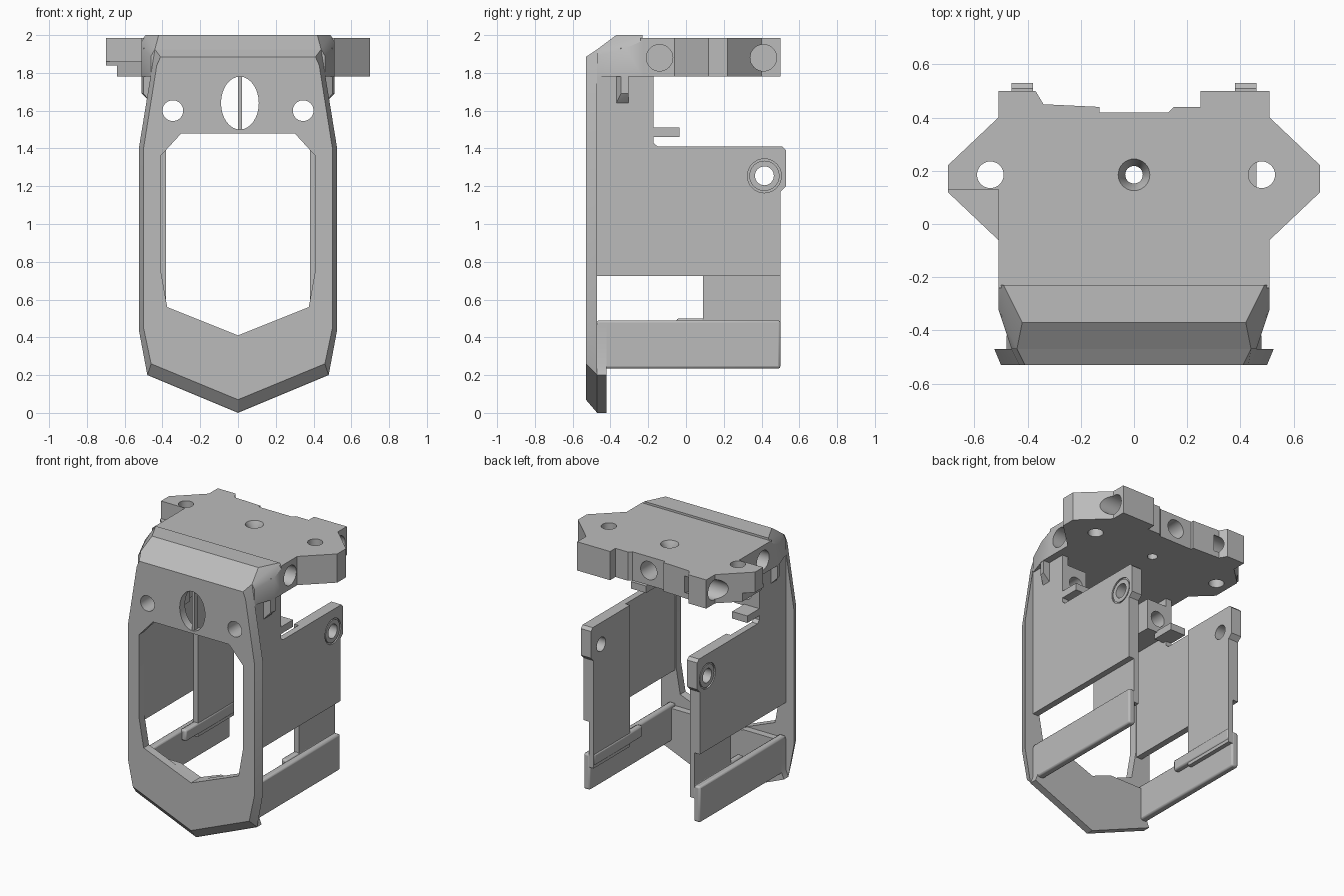
import bpy, bmesh, math
from mathutils import Vector

old = bpy.data.objects.get("Cube")
if old:
    bpy.data.objects.remove(old, do_unlink=True)

grey = bpy.data.materials.new("plain grey")
grey.use_nodes = True
colour = (0.5, 0.5, 0.5, 1)
grey.diffuse_color = colour
grey.node_tree.nodes["Principled BSDF"].inputs["Base Color"].default_value = colour


def finish(name, bm):
    bmesh.ops.recalc_face_normals(bm, faces=bm.faces)
    mesh = bpy.data.meshes.new(name)
    bm.to_mesh(mesh)
    bm.free()
    mesh.materials.append(grey)
    ob = bpy.data.objects.new(name, mesh)
    bpy.context.collection.objects.link(ob)
    return ob


def place(axis, a, b, h):
    return {"x": (h, a, b), "y": (a, h, b), "z": (a, b, h)}[axis]


def loft(name, axis, low, high, lo, hi):
    """Solid between two matching outlines across an axis."""
    bm = bmesh.new()
    va = [bm.verts.new(place(axis, a, b, lo)) for a, b in low]
    vb = [bm.verts.new(place(axis, a, b, hi)) for a, b in high]
    n = len(va)
    bm.faces.new(va)
    bm.faces.new(vb)
    for i in range(n):
        j = (i + 1) % n
        bm.faces.new((va[i], va[j], vb[j], vb[i]))
    return finish(name, bm)


def prism(name, axis, pts, lo, hi):
    return loft(name, axis, pts, pts, lo, hi)


def box(name, x, y, z):
    return prism(name, "z", [(x[0], y[0]), (x[1], y[0]), (x[1], y[1]), (x[0], y[1])], *z)


def oval(c, rx, ry=None, n=32):
    ry = ry or rx
    return [(c[0] + rx * math.cos(2 * math.pi * i / n),
             c[1] + ry * math.sin(2 * math.pi * i / n)) for i in range(n)]


def hull(name, pts):
    bm = bmesh.new()
    for p in pts:
        bm.verts.new(p)
    res = bmesh.ops.convex_hull(bm, input=bm.verts)
    junk = [v for v in res["geom_interior"] if isinstance(v, bmesh.types.BMVert)]
    bmesh.ops.delete(bm, geom=junk, context="VERTS")
    bmesh.ops.dissolve_limit(bm, angle_limit=0.02, verts=bm.verts, edges=bm.edges)
    return finish(name, bm)


def cut(ob, *cutters):
    for c in cutters:
        m = ob.modifiers.new("cut", "BOOLEAN")
        m.operation, m.solver, m.object = "DIFFERENCE", "EXACT", c
        deps = bpy.context.evaluated_depsgraph_get()
        mesh = bpy.data.meshes.new_from_object(ob.evaluated_get(deps))
        ob.modifiers.clear()
        ob.data = mesh
        bpy.data.objects.remove(c, do_unlink=True)


def both(half):
    """Mirror a half outline that runs from bottom to top on +x."""
    return half + [(-x, z) for x, z in reversed(half) if x > 0]


# Front frame with bevelled rim and window
rim = [(0, 0), (.48, .2), (.525, .44), (.525, 1.4), (.46, 1.8), (.44, 1.925)]
face = [(0, .07), (.46, .26), (.5, .45), (.5, 1.4), (.43, 1.84), (.41, 1.885)]
window = both([(0, .41), (.375, .56), (.41, .76), (.41, 1.36), (.3, 1.48)])
frame = loft("front_frame", "y", both(face), both(rim), -.53, -.47)
cut(frame, prism("cutter", "y", window, -.6, -.4),
    prism("cutter", "y", oval((.01, 1.64), .1, .14), -.6, -.4))
for s in (-1, 1):
    cut(frame, prism("cutter", "y", oval((s * .345, 1.6), .055), -.6, -.4))
box("vent_bar", (0, .02), (-.52, -.48), (1.48, 1.8))

# Thick lip along the frame's lower edge
lip = [(-.48, .2), (0, 0), (.48, .2), (.46, .25), (.46, .47), (.16, .47),
       (0, .41), (-.16, .47), (-.46, .47), (-.46, .25)]
prism("lower_lip", "y", lip, -.472, -.42)

# Sloped hood joining the frame and the top plate
hood_pts = []
for s in (-1, 1):
    hood_pts += [(s * x, y, z) for x, y, z in (
        (.44, -.47, 1.925), (.46, -.47, 1.89), (.46, -.47, 1.78),
        (.42, -.37, 2), (.49, -.23, 2), (.46, -.37, 1.93), (.51, -.32, 1.93),
        (.51, -.23, 1.97), (.51, -.23, 1.78), (.51, -.32, 1.78), (.46, -.37, 1.78))]
hood = hull("hood", hood_pts)

# Top plate with wings, cable notch and bolt holes
outline = [(-.51, -.24), (.51, -.24), (.51, -.06), (.7, .12), (.7, .22), (.51, .4),
           (.51, .5), (.25, .5), (.25, .44), (.15, .44), (.13, .42), (-.13, .42),
           (-.13, .44), (-.34, .45), (-.37, .5), (-.51, .5), (-.51, .4),
           (-.7, .22), (-.7, .12), (-.51, -.06)]
plate = prism("top_plate", "z", outline, 1.78, 1.985)
cut(plate,
    box("cutter", (-.8, -.51), (-.1, .13), (1.86, 2.1)),
    box("cutter", (-.8, -.64), (-.1, .3), (1.7, 1.84)),
    prism("cutter", "z", oval((0, .185), .033), 1.7, 2.1),
    loft("cutter", "z", oval((0, .185), .033), oval((0, .185), .06), 1.93, 1.986),
    prism("cutter", "y", oval((0, 1.885), .065), .25, .6))
for s in (-1, 1):
    cut(plate, prism("cutter", "z", oval((s * (.51 - s * .03), .185), .05), 1.7, 2.1))
    for y in (-.14, .41):
        cut(plate, prism("cutter", "x", oval((y, 1.88), .07), s * .3, s * .8))

for s, side in ((-1, "right"), (1, "left")):
    def span(a, b):
        return tuple(sorted((s * a, s * b)))

    # Upper side wall reaching up to the hood
    wall_pts = [(-.472, .725), (.5, .725), (.5, 1.17), (.53, 1.2), (.53, 1.39),
                (.51, 1.41), (-.15, 1.41), (-.172, 1.43), (-.172, 1.79), (-.472, 1.79)]
    wall = prism(side + "_upper_wall", "x", wall_pts, *span(.415, .46))
    cut(wall, prism("cutter", "x", oval((.415, 1.255), .09), *span(.45, .6)),
        prism("cutter", "x", oval((.415, 1.255), .05), *span(.3, .6)),
        prism("cutter", "y", oval((s * .345, 1.6), .055), -.6, 0))
    ring = prism(side + "_boss_ring", "x", oval((.415, 1.255), .08), *span(.44, .458))
    cut(ring, prism("cutter", "x", oval((.415, 1.255), .05), *span(.3, .6)))

    # Recessed inner panel behind the side opening
    panel_pts = [(.09, .4), (.5, .4), (.5, 1.17), (.53, 1.2), (.53, 1.39), (.51, 1.41),
                 (.09, 1.41)]
    panel = prism(side + "_inner_panel", "x", panel_pts, *span(.38, .418))
    cut(panel, prism("cutter", "x", oval((.415, 1.255), .05), *span(.3, .6)))

    # Lower side band and inner rail, with eased edges
    band = box(side + "_lower_band", span(.41, .46), (-.472, .5), (.235, .49))
    rail = box(side + "_inner_rail", span(.375, .42), (-.05, .5), (.42, .5))
    for ob in (band, rail):
        bev = ob.modifiers.new("eased edges", "BEVEL")
        bev.width, bev.segments = .012, 2

    # Screw block behind the frame hole, and its tab
    block = box(side + "_screw_block", span(.26, .455), (-.472, -.172), (1.5, 1.72))
    cut(block, prism("cutter", "y", oval((s * .345, 1.6), .055), -.6, 0))
    box(side + "_tab", span(.34, .46), (-.2, -.035), (1.46, 1.51))

    # Rib below the hood, tapering to the wall
    hull(side + "_hood_rib", [(s * x, y, z) for x, y, z in (
        (.45, -.375, 1.94), (.45, -.305, 1.94), (.45, -.375, 1.63), (.45, -.305, 1.63),
        (.5, -.345, 1.93), (.51, -.305, 1.93), (.5, -.345, 1.69), (.51, -.305, 1.69))])

# Crisp edges with smooth hole walls
for ob in bpy.context.scene.objects:
    ob.select_set(ob.type == "MESH")
bpy.context.view_layer.objects.active = frame
bpy.ops.object.shade_smooth_by_angle(angle=math.radians(30))
